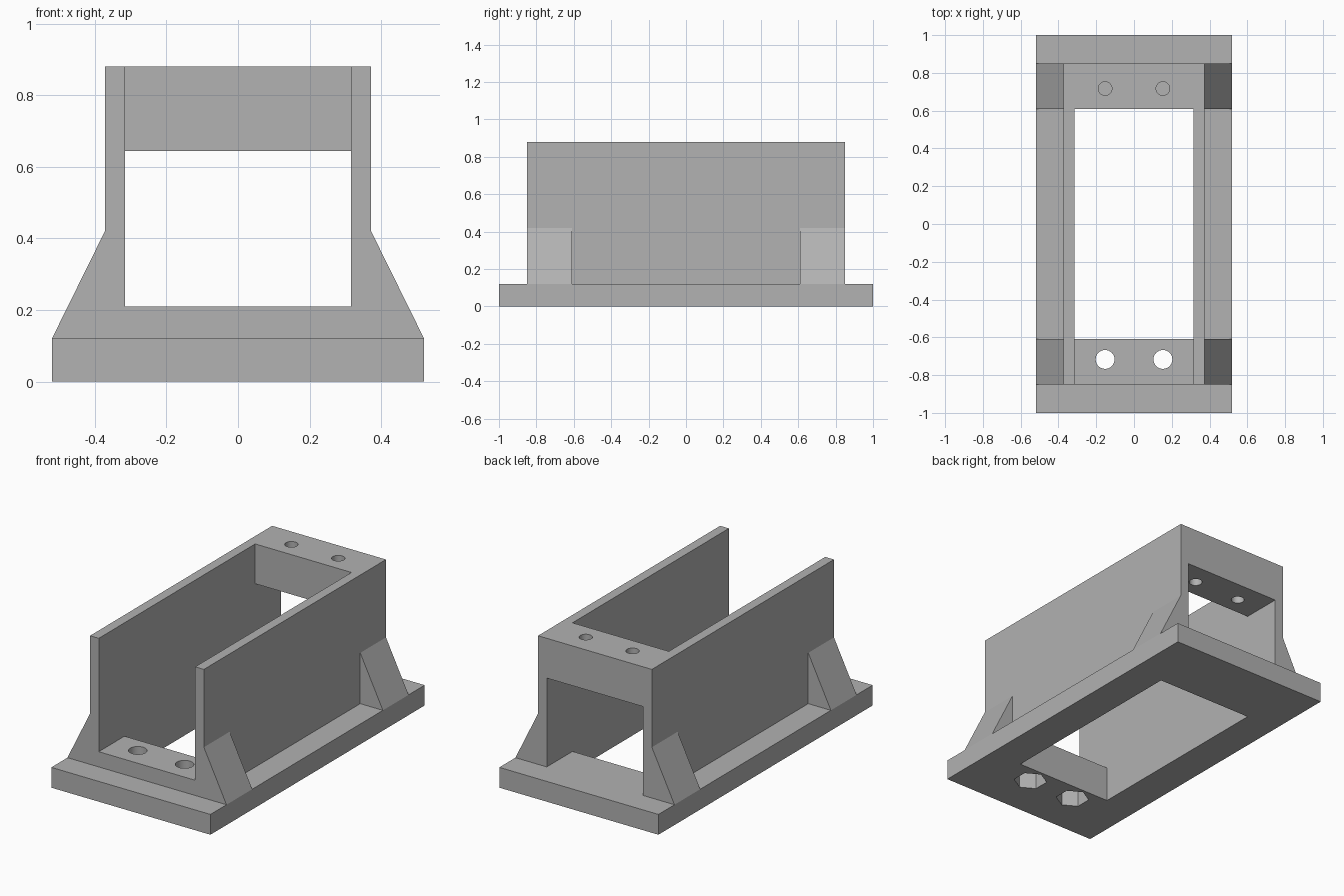
import bpy
import bmesh
from mathutils import Matrix, Vector

cube = bpy.data.objects.get("Cube")
if cube:
    bpy.data.objects.remove(cube, do_unlink=True)

# Main dimensions
BASE_X, BASE_Y, BASE_Z = 0.52, 1.0, 0.12
WALL_X, INNER_X, BODY_Y, TOP = 0.372, 0.315, 0.85, 0.88
WELL_Y, FLOOR_Z, BRIDGE_Z, GUSSET_Z = 0.61, 0.21, 0.645, 0.42
HOLE_X, HOLE_Y = 0.153, 0.717

grey = bpy.data.materials.new("light grey")
grey.use_nodes = True
colour = (0.445, 0.445, 0.445, 1)
grey.diffuse_color = colour
grey.node_tree.nodes["Principled BSDF"].inputs["Base Color"].default_value = colour


def make_object(name, bm):
    bmesh.ops.recalc_face_normals(bm, faces=bm.faces[:])
    mesh = bpy.data.meshes.new(name)
    bm.to_mesh(mesh)
    bm.free()
    mesh.materials.append(grey)
    obj = bpy.data.objects.new(name, mesh)
    bpy.context.collection.objects.link(obj)
    return obj


def box(name, x, y, z):
    """Box from three (low, high) ranges."""
    bm = bmesh.new()
    lo, hi = Vector((x[0], y[0], z[0])), Vector((x[1], y[1], z[1]))
    matrix = Matrix.Translation((lo + hi) / 2) @ Matrix.Diagonal((*(hi - lo), 1))
    bmesh.ops.create_cube(bm, size=1, matrix=matrix)
    return make_object(name, bm)


def prism(name, x, y, z, radius, sides, turn=0):
    """Vertical prism or cylinder between two heights."""
    bm = bmesh.new()
    matrix = Matrix.Translation((x, y, sum(z) / 2)) @ Matrix.Rotation(turn, 4, "Z")
    bmesh.ops.create_cone(bm, cap_ends=True, segments=sides, radius1=radius,
                          radius2=radius, depth=z[1] - z[0], matrix=matrix)
    return make_object(name, bm)


def combine(target, tool, operation):
    """Apply a boolean and discard the helper solid."""
    tool.hide_render = True
    mod = target.modifiers.new(operation.lower(), "BOOLEAN")
    mod.operation, mod.solver, mod.object = operation, "EXACT", tool
    bpy.ops.object.select_all(action="DESELECT")
    bpy.context.view_layer.objects.active = target
    target.select_set(True)
    bpy.ops.object.modifier_apply(modifier=mod.name)
    bpy.data.objects.remove(tool, do_unlink=True)


# Flared body: outline extruded front to back
right_side = [(BASE_X - 0.02, 0.05), (BASE_X, BASE_Z), (WALL_X, GUSSET_Z), (WALL_X, TOP)]
outline = right_side + [(-x, z) for x, z in reversed(right_side)]
bm = bmesh.new()
face = bm.faces.new([bm.verts.new((x, -BODY_Y, z)) for x, z in outline])
ext = bmesh.ops.extrude_face_region(bm, geom=[face])
bmesh.ops.translate(bm, vec=(0, 2 * BODY_Y, 0),
                    verts=[v for v in ext["geom"] if isinstance(v, bmesh.types.BMVert)])
body = make_object("mounting_bracket", bm)

# Base flange
combine(body, box("base_flange", (-BASE_X, BASE_X), (-BASE_Y, BASE_Y), (0, BASE_Z)), "UNION")

# Side recesses leave a gusset at each corner
for side in (-1, 1):
    xs = sorted((side * WALL_X, side * 0.7))
    combine(body, box("side_recess", xs, (-WELL_Y, WELL_Y), (BASE_Z, 1)), "DIFFERENCE")

# Central well, open front channel and passage under the rear bridge
inner = (-INNER_X, INNER_X)
combine(body, box("well", inner, (-WELL_Y, WELL_Y), (-0.1, 1)), "DIFFERENCE")
combine(body, box("front_channel", inner, (-1.1, 0), (FLOOR_Z, 1)), "DIFFERENCE")
combine(body, box("rear_passage", inner, (0, 0.95), (BASE_Z, BRIDGE_Z)), "DIFFERENCE")

# Screw holes in the bridge and floor, with hexagonal nut pockets below the floor
for x in (-HOLE_X, HOLE_X):
    combine(body, prism("bridge_hole", x, HOLE_Y, (0.5, 1), 0.036, 32), "DIFFERENCE")
    combine(body, prism("floor_hole", x, -HOLE_Y, (-0.1, 0.4), 0.05, 32), "DIFFERENCE")
    combine(body, prism("nut_pocket", x, -HOLE_Y, (-0.1, 0.1), 0.092, 6), "DIFFERENCE")

bpy.ops.object.select_all(action="DESELECT")
body.select_set(True)
bpy.context.view_layer.objects.active = body
bpy.ops.object.shade_smooth_by_angle(angle=0.4)
